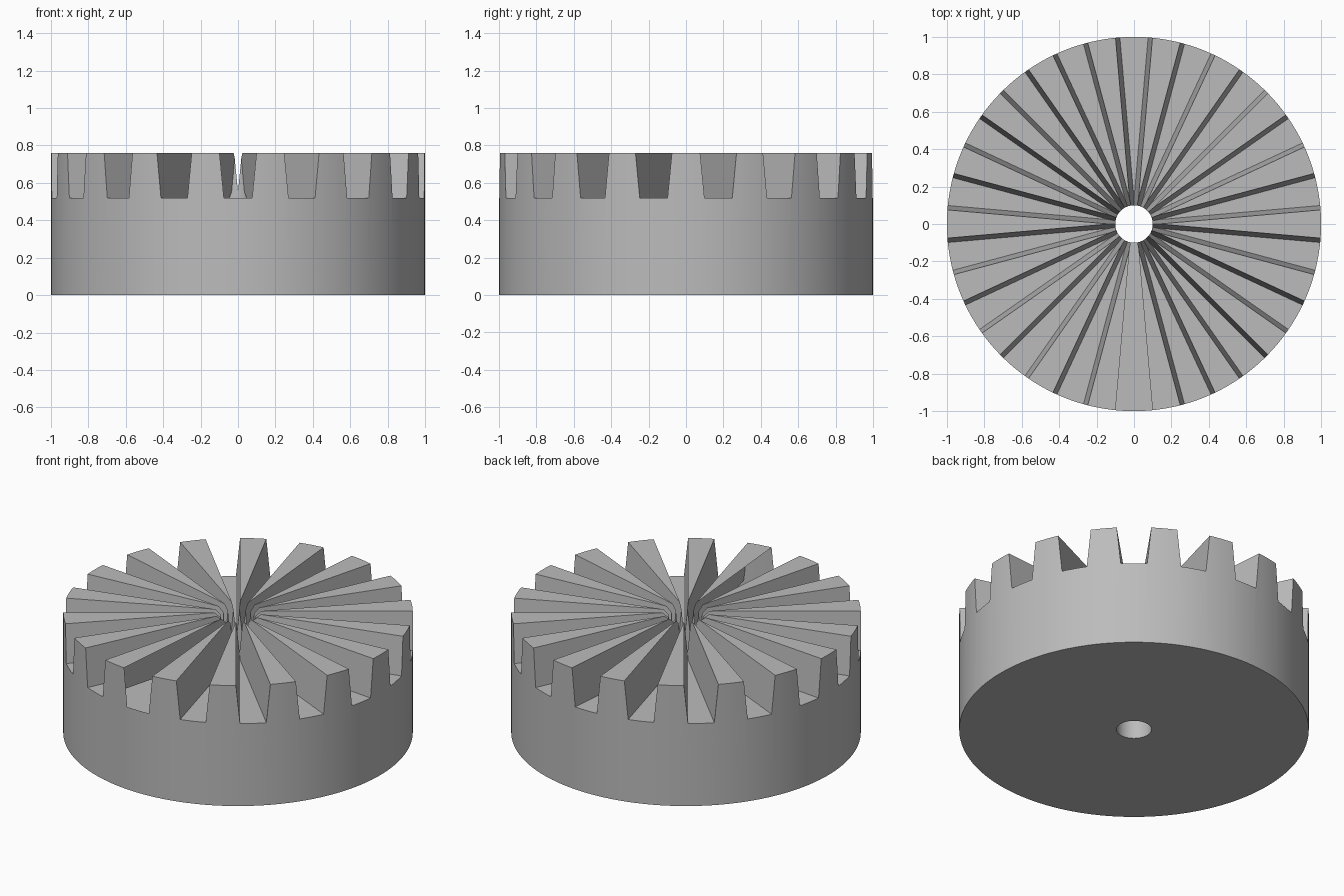
import bpy, bmesh, math
from mathutils import Matrix, Vector

if "Cube" in bpy.data.objects:
    bpy.data.objects.remove(bpy.data.objects["Cube"])

R, HOLE, FLOOR, TOP = 1.0, 0.1, 0.52, 0.76   # radii and heights
TEETH, SEGS = 18, 144
SLOPE, DRAFT = math.tan(math.radians(5)), 0.0118

grey = bpy.data.materials.new("grey")
grey.diffuse_color = (0.5, 0.5, 0.5, 1)
grey.use_nodes = True
grey.node_tree.nodes["Principled BSDF"].inputs["Base Color"].default_value = grey.diffuse_color


def make_object(name, bm):
    bmesh.ops.recalc_face_normals(bm, faces=bm.faces[:])
    mesh = bpy.data.meshes.new(name)
    bm.to_mesh(mesh)
    bm.free()
    mesh.materials.append(grey)
    ob = bpy.data.objects.new(name, mesh)
    bpy.context.collection.objects.link(ob)
    return ob


# Ring-shaped body: a rectangle section swept around the axis
bm = bmesh.new()
section = [(HOLE, 0), (R, 0), (R, TOP), (HOLE, TOP)]
rings = []
for i in range(SEGS):
    a = 2 * math.pi * i / SEGS
    rings.append([bm.verts.new((r * math.cos(a), r * math.sin(a), z)) for r, z in section])
for i in range(SEGS):
    p, q = rings[i], rings[(i + 1) % SEGS]
    for j in range(4):
        k = (j + 1) % 4
        bm.faces.new((p[j], q[j], q[k], p[k]))
body = make_object("toothed_coupling", bm)


def half_width(r, z):
    return r * SLOPE - DRAFT + 2 * DRAFT * (z - FLOOR) / (TOP - FLOOR)


def slot_points():
    # Tapered slot with drafted walls that meet in a V near the hole
    inner, outer, high = 0.08, 1.1, TOP + 0.03
    pts = [(DRAFT / SLOPE, 0, FLOOR)]
    z_v = FLOOR + (DRAFT - inner * SLOPE) * (TOP - FLOOR) / (2 * DRAFT)
    pts.append((inner, 0, z_v))
    for s in (-1, 1):
        for r, z in ((inner, high), (outer, high), (outer, FLOOR)):
            pts.append((r, s * half_width(r, z), z))
    return [Vector(p) for p in pts]


# Alternate slots go in two cutters so that no cutter overlaps itself
cutters = []
for group in range(2):
    bm = bmesh.new()
    for n in range(group, TEETH, 2):
        turn = Matrix.Rotation(math.radians(10) + 2 * math.pi * n / TEETH, 3, 'Z')
        verts = [bm.verts.new(turn @ p) for p in slot_points()]
        bmesh.ops.convex_hull(bm, input=verts)
    bmesh.ops.dissolve_limit(bm, angle_limit=0.001, verts=bm.verts[:], edges=bm.edges[:])
    cutter = make_object("slot_cutter", bm)
    cutter.hide_render = True
    cutters.append(cutter)
    mod = body.modifiers.new("slots", 'BOOLEAN')
    mod.operation, mod.solver, mod.object = 'DIFFERENCE', 'EXACT', cutter

# Apply the cuts, then smooth the round walls
bpy.context.view_layer.objects.active = body
body.select_set(True)
for mod in list(body.modifiers):
    bpy.ops.object.modifier_apply(modifier=mod.name)
for cutter in cutters:
    bpy.data.objects.remove(cutter)
bpy.ops.object.shade_smooth_by_angle(angle=math.radians(20))
